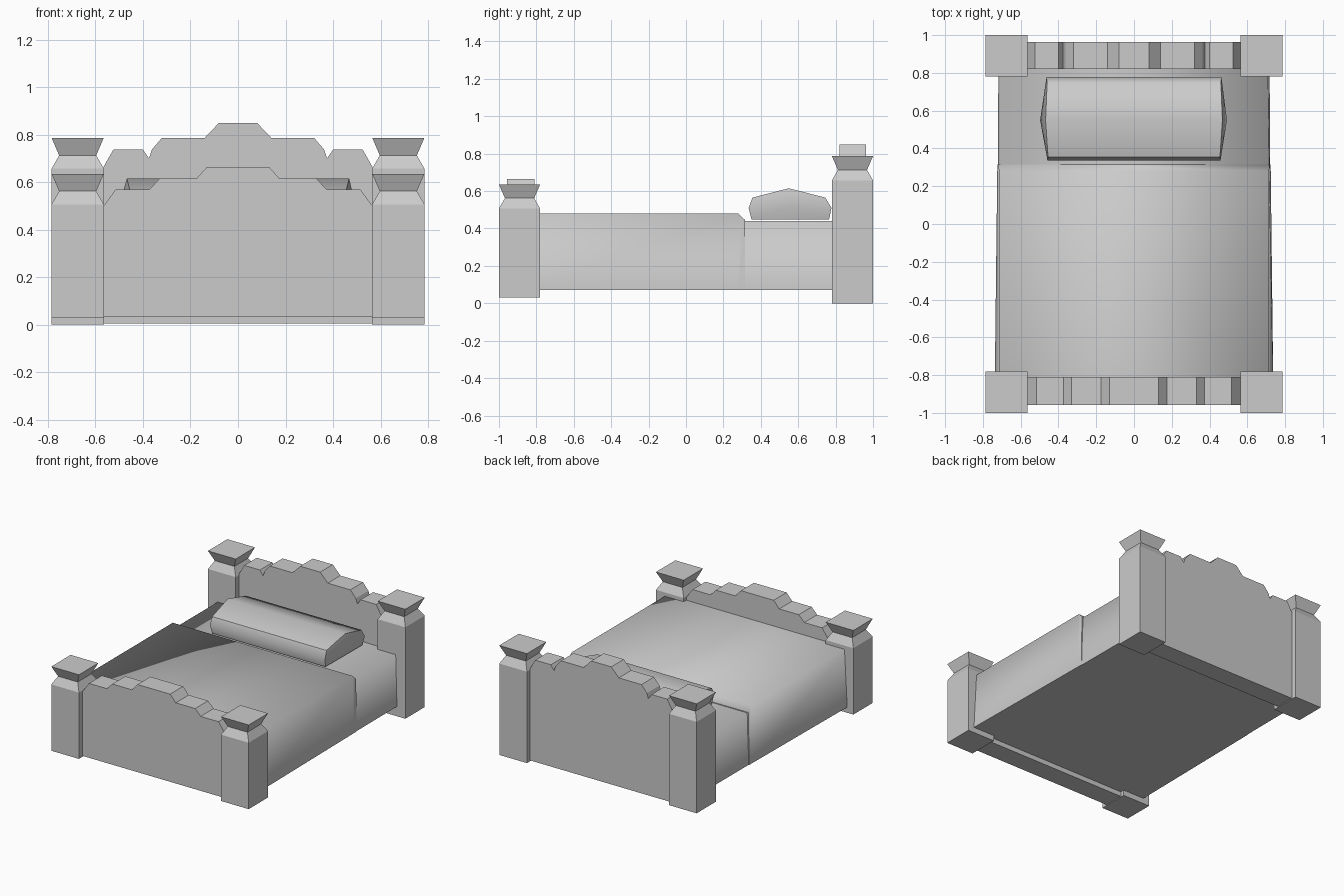
import bpy, bmesh

if "Cube" in bpy.data.objects:
    bpy.data.objects.remove(bpy.data.objects["Cube"])


def loft(name, sections, tip_ends=None, mirror=False):
    """Bridge equal-length closed sections and cap both ends (flat or to a tip)."""
    bm = bmesh.new()
    rings = [[bm.verts.new(p) for p in s] for s in sections]
    n = len(rings[0])
    for a, b in zip(rings, rings[1:]):
        for i in range(n):
            j = (i + 1) % n
            bm.faces.new((a[i], a[j], b[j], b[i]))
    for k, ring in enumerate((rings[0], rings[-1])):
        if tip_ends:
            tip = bm.verts.new(tip_ends[k])
            for i in range(n):
                bm.faces.new((ring[i], ring[(i + 1) % n], tip))
        else:
            bm.faces.new(ring)
    bmesh.ops.recalc_face_normals(bm, faces=bm.faces)
    mesh = bpy.data.meshes.new(name)
    bm.to_mesh(mesh)
    bm.free()
    ob = bpy.data.objects.new(name, mesh)
    bpy.context.collection.objects.link(ob)
    if mirror:
        ob.modifiers.new("Mirror", 'MIRROR').use_axis = (True, False, False)
    return ob


def post(name, y, base, shoulder, neck, top):
    """Square post with a pinched neck and flared cap, mirrored to both sides."""
    def ring(h, z):
        return [(0.675 + sx * h, y + sy * h, z)
                for sx, sy in ((-1, -1), (1, -1), (1, 1), (-1, 1))]
    loft(name, [ring(0.11, base), ring(0.11, shoulder),
                ring(0.078, neck), ring(0.11, top)], mirror=True)


def board(name, y0, y1, base, half):
    """Board with a symmetrical stepped top edge, given as its right half."""
    outline = [(0.58, base)] + half[::-1]
    outline += [(-x, z) for x, z in half] + [(-0.58, base)]
    loft(name, [[(x, y, z) for x, z in outline] for y in (y0, y1)])


def soften(ob):
    """Smooth the top into the sides, keeping the underside and ends crisp."""
    bm = bmesh.new()
    bm.from_mesh(ob.data)
    for f in bm.faces:
        f.smooth = True
        if f.normal.z < -0.9 or abs(f.normal.y) > 0.9:
            for e in f.edges:
                e.smooth = False
    bm.to_mesh(ob.data)
    bm.free()


def slab(name, stations):
    """Bedding from (y, top half width, bottom half width, top z) stations."""
    soften(loft(name, [[(-b, y, 0.07), (b, y, 0.07), (t, y, z), (-t, y, z)]
                       for y, t, b, z in stations]))


# Posts
post("head_post", 0.89, 0.0, 0.657, 0.713, 0.787)
post("foot_post", -0.89, 0.03, 0.507, 0.562, 0.635)

# Boards
board("headboard", 0.82, 0.963, 0.005,
      [(0.08, 0.85), (0.14, 0.787), (0.32, 0.787), (0.363, 0.737), (0.375, 0.70),
       (0.40, 0.737), (0.525, 0.737), (0.58, 0.64)])
board("footboard", -0.957, -0.81, 0.035,
      [(0.13, 0.665), (0.175, 0.615), (0.33, 0.615), (0.373, 0.57),
       (0.515, 0.57), (0.58, 0.48)])

# Bedding
slab("mattress", [(0.0, 0.708, 0.722, 0.44), (0.83, 0.708, 0.718, 0.44)])
slab("blanket", [(-0.83, 0.715, 0.737, 0.48), (0.28, 0.715, 0.724, 0.48),
                 (0.316, 0.718, 0.723, 0.445)])

# Pillow
section = [(0.35, 0.448, 0.45), (0.335, 0.51, 0.458), (0.355, 0.565, 0.455),
           (0.55, 0.615, 0.468), (0.745, 0.565, 0.46), (0.778, 0.51, 0.463),
           (0.765, 0.448, 0.455)]
pillow = loft("pillow", [[(s * x, y, z) for y, z, x in section] for s in (-1, 1)],
              tip_ends=[(-0.497, 0.55, 0.515), (0.492, 0.55, 0.515)])
bpy.context.view_layer.objects.active = pillow
pillow.select_set(True)
bpy.ops.object.shade_smooth_by_angle(angle=0.9)
